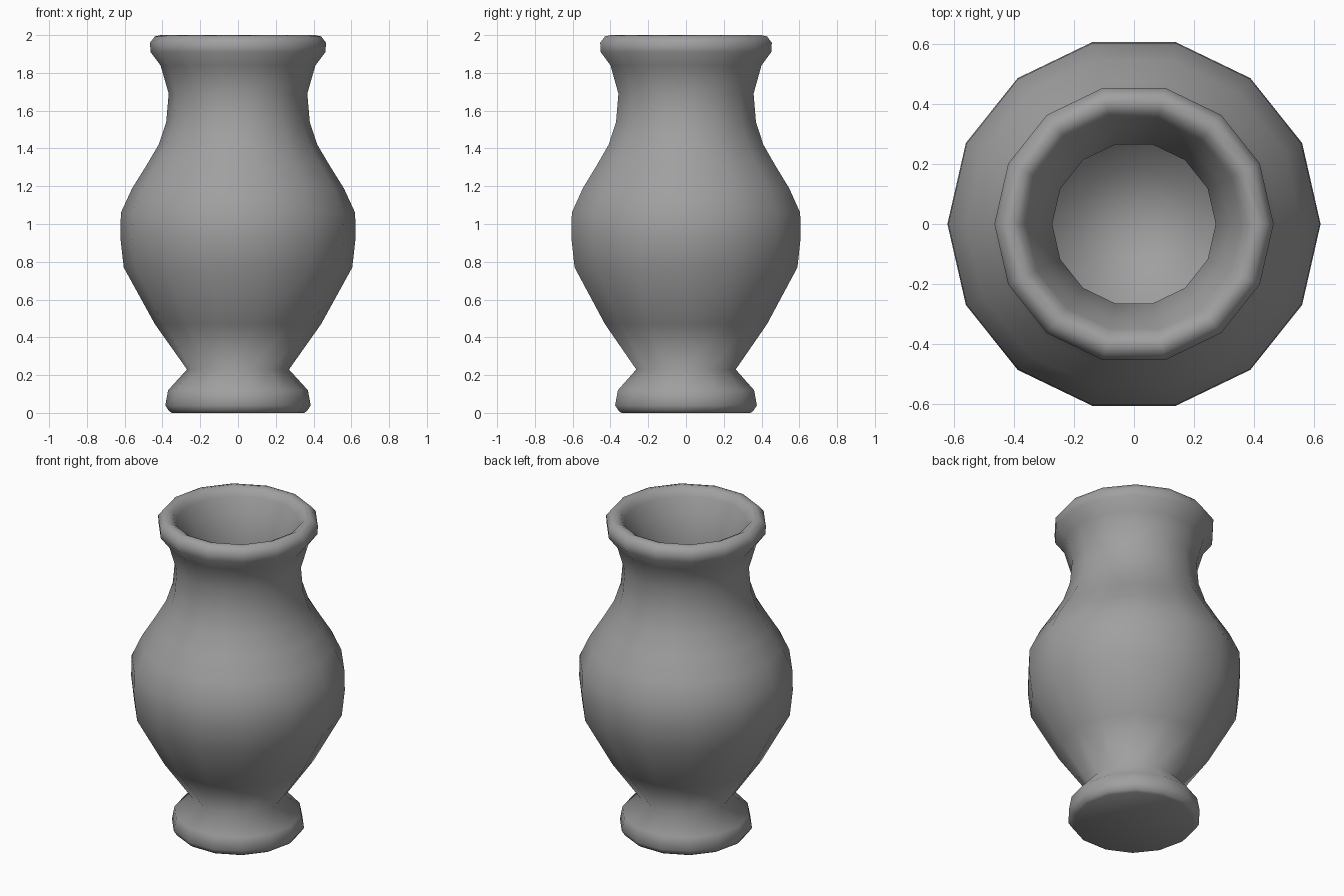
import bpy
import bmesh
from math import pi
from mathutils import Matrix, Vector

cube = bpy.data.objects.get("Cube")
if cube:
    bpy.data.objects.remove(cube, do_unlink=True)

SIDES = 14


def make_material(name, color):
    mat = bpy.data.materials.new(name)
    mat.use_nodes = True
    mat.diffuse_color = color
    mat.node_tree.nodes["Principled BSDF"].inputs["Base Color"].default_value = color
    return mat


def lathe(name, profile, mat):
    """Spin a closed (radius, height) profile around z; it starts and ends on the axis."""
    bm = bmesh.new()
    verts = [bm.verts.new((r, 0, z)) for r, z in profile]
    edges = [bm.edges.new(pair) for pair in zip(verts, verts[1:])]
    bmesh.ops.spin(bm, geom=verts + edges, cent=(0, 0, 0), axis=(0, 0, 1),
                   angle=2 * pi, steps=SIDES, use_merge=True)
    bmesh.ops.remove_doubles(bm, verts=bm.verts, dist=0.0005)
    bmesh.ops.recalc_face_normals(bm, faces=bm.faces)
    for face in bm.faces:
        face.smooth = True
    mesh = bpy.data.meshes.new(name)
    bm.to_mesh(mesh)
    bm.free()
    mesh.materials.append(mat)
    obj = bpy.data.objects.new(name, mesh)
    bpy.context.collection.objects.link(obj)
    return obj


# Foot, belly, neck and rolled lip on the outside
outside = [(0, 0), (0.35, 0), (0.365, 0.01), (0.385, 0.04), (0.37, 0.12), (0.27, 0.23),
           (0.44, 0.47), (0.605, 0.77), (0.623, 0.93), (0.62, 1.06),
           (0.56, 1.19), (0.485, 1.31), (0.42, 1.42), (0.38, 1.54),
           (0.367, 1.69), (0.41, 1.84), (0.463, 1.91), (0.466, 1.96),
           (0.44, 1.993), (0.41, 2.0)]

# Mouth, narrow throat and hollow belly on the inside
inside = [(0.38, 1.985), (0.36, 1.95), (0.32, 1.86), (0.273, 1.70), (0.285, 1.53),
          (0.33, 1.39), (0.40, 1.26), (0.47, 1.15), (0.52, 1.04),
          (0.525, 0.93), (0.51, 0.80), (0.36, 0.52), (0.19, 0.29), (0, 0.24)]

clay = make_material("grey clay", (0.35, 0.35, 0.35, 1))
lathe("vase", outside + inside, clay)
